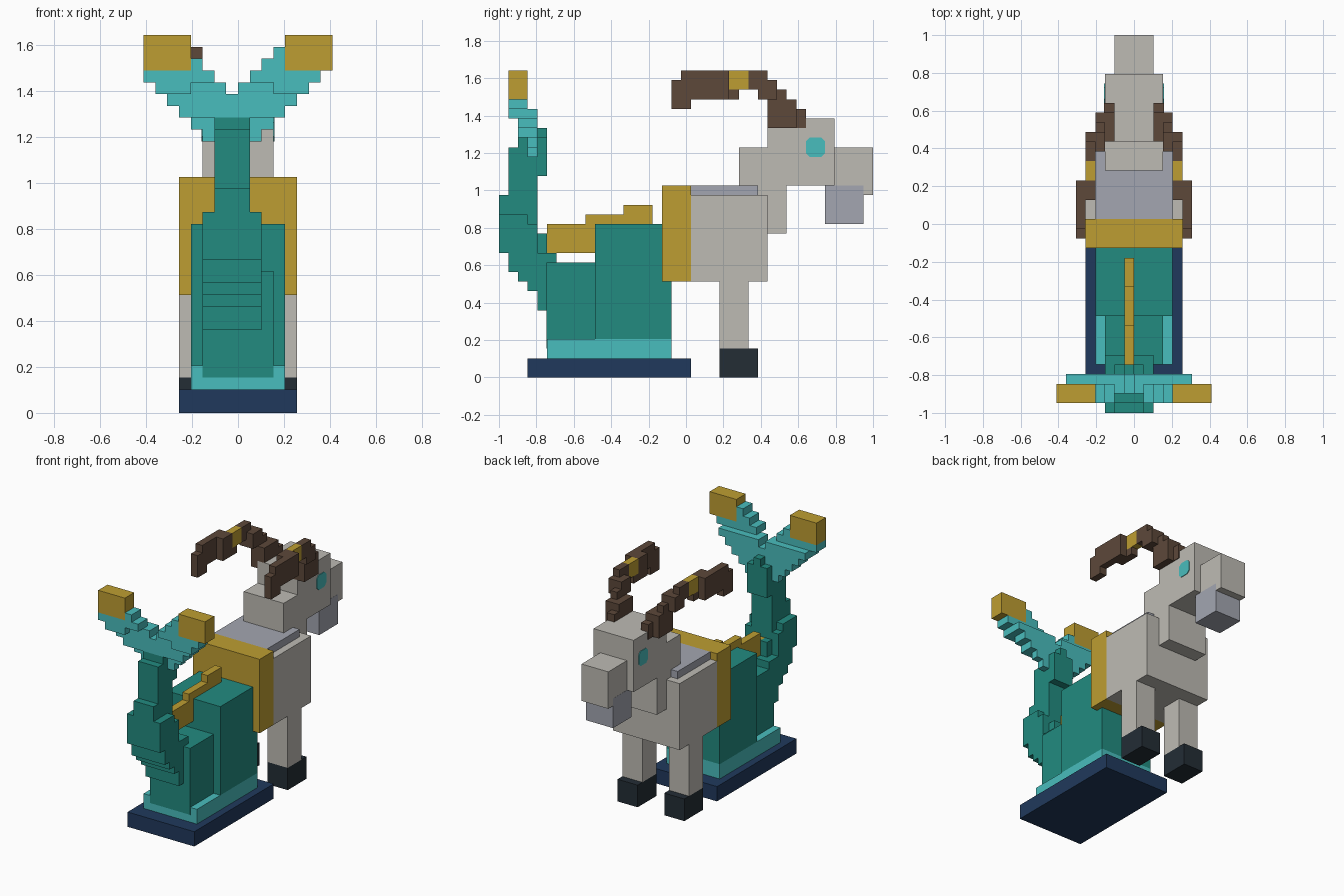
import bpy, bmesh
from mathutils import Vector

cube = bpy.data.objects.get("Cube")
if cube:
    bpy.data.objects.remove(cube)

U = 2 / 39  # size of one block unit


def material(name, rgb):
    lin = [((c / 255 + 0.055) / 1.055) ** 2.4 for c in rgb]
    m = bpy.data.materials.new(name)
    m.use_nodes = True
    m.diffuse_color = (*lin, 1)
    m.node_tree.nodes["Principled BSDF"].inputs["Base Color"].default_value = (*lin, 1)
    return m


teal = material("teal", (34, 139, 128))
cyan = material("light cyan", (73, 189, 189))
gold = material("gold", (190, 158, 50))
navy = material("navy", (32, 57, 92))
stone = material("pale stone", (190, 187, 180))
lavender = material("grey lavender", (163, 166, 177))
hoof_dark = material("dark slate", (35, 45, 53))
brown = material("brown", (93, 72, 58))


def finish(name, bm, mat):
    mesh = bpy.data.meshes.new(name)
    bm.to_mesh(mesh)
    bm.free()
    mesh.materials.append(mat)
    obj = bpy.data.objects.new(name, mesh)
    bpy.context.collection.objects.link(obj)


def blocks(name, mat, *boxes):
    """Boxes as (x0, x1, y0, y1, z0, z1) in units, y counted from the tail end."""
    bm = bmesh.new()
    for x0, x1, y0, y1, z0, z1 in boxes:
        lo = Vector((x0 * U, y0 * U - 1, z0 * U))
        hi = Vector((x1 * U, y1 * U - 1, z1 * U))
        for v in bmesh.ops.create_cube(bm, size=1)["verts"]:
            v.co = Vector([hi[i] if v.co[i] > 0 else lo[i] for i in range(3)])
    finish(name, bm, mat)


def pair(name, mat, *boxes):
    """The same boxes on both sides of the middle plane."""
    blocks("left_" + name, mat, *boxes)
    blocks("right_" + name, mat, *[(-b[1], -b[0], *b[2:]) for b in boxes])


# Plinth and hind body
blocks("plinth", navy, (-5, 5, 3, 20, 0, 2))
blocks("skirt", cyan, (-4, 4, 5, 18, 2, 4))
blocks("hind_body", teal, (-4, 4, 10, 18, 4, 16), (-3, 3, 4.97, 10, 3, 12))
blocks("spine_fin", gold, (-1, 0, 13, 16, 16, 18), (-1, 0, 9, 13, 13, 17),
       (-1, 0, 5, 9, 13, 16), (-1, 0, 4, 5, 13, 15))

# Torso, legs and hooves
blocks("waist_band", gold, (-5, 5, 17, 20, 10, 20))
blocks("torso", stone, (-5, 5, 20, 28, 10, 19))
blocks("back_plate", lavender, (-4, 4, 20, 27, 19, 20))
pair("leg", stone, (2, 5, 23, 26, 3, 10))
pair("hoof", hoof_dark, (2, 5, 23, 27, 0, 3))

# Head
blocks("neck", stone, (-3, 3, 25, 30, 15, 24))
blocks("head", stone, (-3, 3, 28, 35, 20, 27))
blocks("snout", stone, (-2, 2, 35, 39, 19, 24))
blocks("beard", lavender, (-2.02, 2.02, 34, 38, 16, 20))

# Eyes: thin plates with cut corners
for side, label in ((1, "left_eye"), (-1, "right_eye")):
    bm = bmesh.new()
    outline = [(sy * a, sz * b) for sy, sz, flip in ((1, 1, 0), (-1, 1, 1), (-1, -1, 0), (1, -1, 1))
               for a, b in (((0.6, 1), (1, 0.6)) if flip else ((1, 0.6), (0.6, 1)))]
    face = bm.faces.new([bm.verts.new((side * (3 * U - 0.002), (33 + y) * U - 1, (24 + z) * U))
                         for y, z in outline])
    out = bmesh.ops.extrude_face_region(bm, geom=[face])
    for v in out["geom"]:
        if isinstance(v, bmesh.types.BMVert):
            v.co.x += side * 0.006
    bmesh.ops.recalc_face_normals(bm, faces=bm.faces)
    finish(label, bm, cyan)

# Horns curving up, back and outwards
pair("horn", brown,
     (2, 3.1, 28, 32, 26, 28), (2, 4, 28, 31, 26, 29), (3, 4, 28, 30, 28, 30),
     (3, 5, 27, 29, 29, 31), (4, 5, 26, 28, 30, 32), (4, 5, 23, 25, 29, 30),
     (4, 6, 22, 24, 29, 32), (5, 6, 19, 22, 29, 32), (5, 6, 18, 20, 28, 31))
pair("horn_band", gold, (4, 5, 24, 26, 30, 32))

# Tail: widening steps at the root, then a slim upright stem
root = [(-3, 2, y0, y1, z0, z1) for y0, y1, z0, z1 in
        ((4, 5, 7, 9), (3, 5, 9, 10), (2, 5, 10, 11), (1, 6, 11, 13), (0, 4, 13, 16), (0, 3, 16, 17))]
stem = [(-2, 1, y0, y1, z0, z1) for y0, y1, z0, z1 in
        ((4, 5, 13, 15), (0, 4, 16, 19), (1, 4, 19, 24), (2, 4, 24, 25), (4, 5, 21, 25))]
blocks("tail", teal, *root, *stem, (-1, 0, 4, 5, 25, 26))

# Tail flukes: stepped arms spreading into a V
arms = []
for i in range(6):
    y0, y1 = ((3, 4), (3, 4), (2, 4), (2, 4), (2, 4), (1, 3))[i]
    inner = max(0, i - 3)
    for outer, inside in ((-3 - i, -inner), (2 + i, inner - 1)):
        lo, hi = sorted((outer, inside))
        arms.append((lo, hi, y0, y1, 23 + i, 24 + i))
arms += [(-7, -4, 1, 3, 27, 28), (3, 6, 1, 3, 27, 28), (-4, -3, 1, 3, 29, 30), (2, 4, 1, 3, 29, 30),
         (3, 4, 1, 3, 30, 31), (-4, -2, 2, 4, 27, 28), (1, 3, 2, 4, 27, 28)]
blocks("tail_fluke", cyan, *arms)
pair("fluke_tip", gold, (4, 8, 1, 3, 29, 32))
